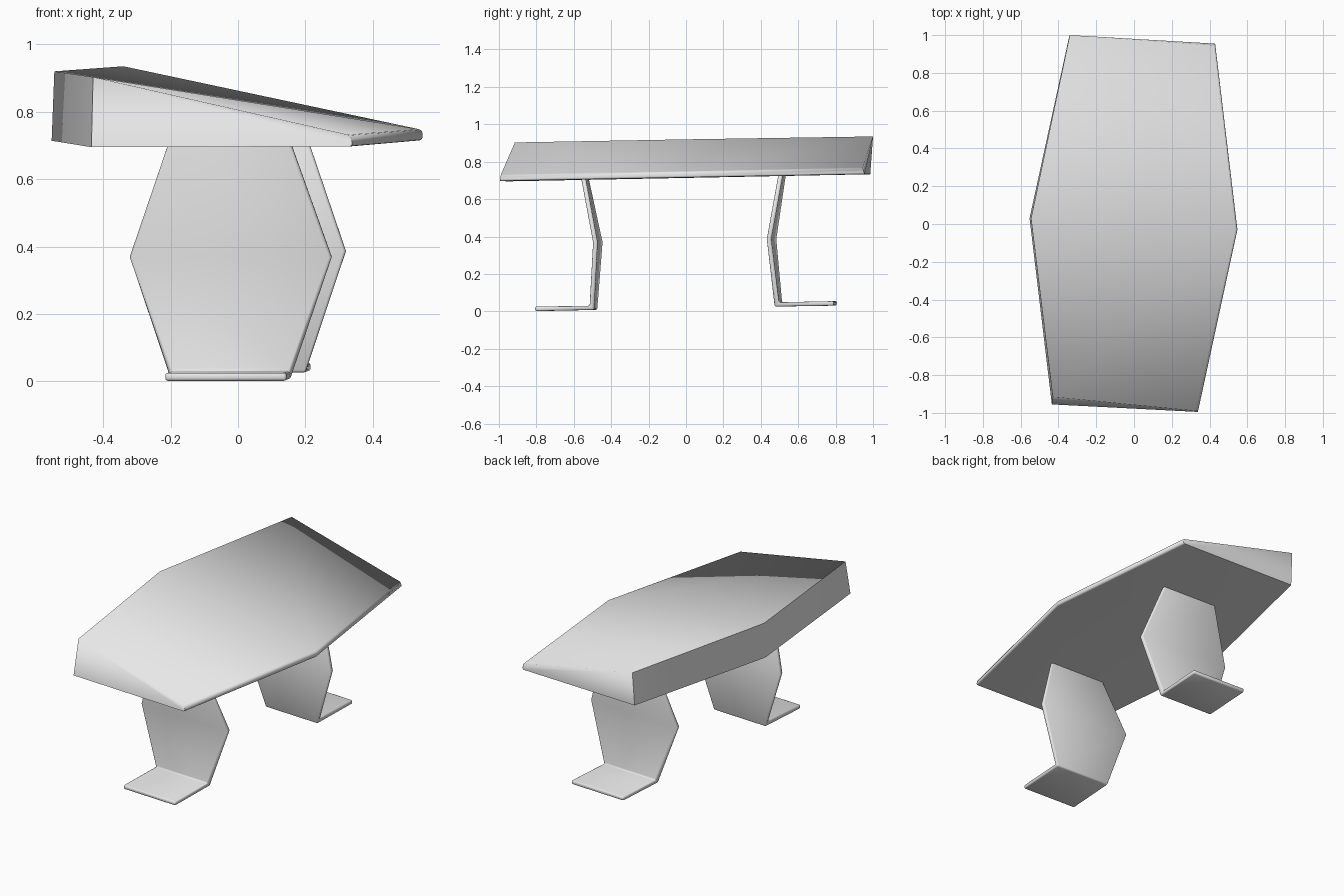
import bpy
import bmesh
import math
from mathutils import Matrix, Vector

cube = bpy.data.objects.get("Cube")
if cube:
    bpy.data.objects.remove(cube)

grey = bpy.data.materials.new("light_grey")
grey.use_nodes = True
grey.diffuse_color = (0.8, 0.8, 0.8, 1)
grey.node_tree.nodes["Principled BSDF"].inputs["Base Color"].default_value = (0.8, 0.8, 0.8, 1)


def add_object(name, bm):
    bmesh.ops.recalc_face_normals(bm, faces=bm.faces)
    for f in bm.faces:
        f.smooth = True
    mesh = bpy.data.meshes.new(name)
    bm.to_mesh(mesh)
    bm.free()
    mesh.materials.append(grey)
    obj = bpy.data.objects.new(name, mesh)
    bpy.context.collection.objects.link(obj)
    return obj


# Wedge top: six corners, tall along one side and thin along the other
bottom = [(-0.435, -0.955, 0.695), (0.34, -0.995, 0.697), (0.548, -0.03, 0.715),
          (0.43, 0.955, 0.733), (-0.345, 0.985, 0.733), (-0.553, 0.03, 0.714)]
upper = [(-0.43, -0.915, 0.903), (0.335, -0.99, 0.73), (0.546, -0.03, 0.747),
         (0.43, 0.945, 0.767), (-0.34, 1.0, 0.935), (-0.545, 0.03, 0.92)]
bm = bmesh.new()
lo = [bm.verts.new(p) for p in bottom]
hi = [bm.verts.new(p) for p in upper]
bm.faces.new(lo[::-1])
for tri in ((0, 1, 2), (0, 2, 5), (5, 2, 4), (4, 2, 3)):
    bm.faces.new([hi[i] for i in tri])
for i in range(6):
    j = (i + 1) % 6
    bm.faces.new((lo[i], lo[j], hi[j], hi[i]))

# The surface flows softly over both ends, all other corners are crisp
soft = [bm.edges.get((hi[0], hi[1])), bm.edges.get((hi[3], hi[4]))]
bm.normal_update()
for e in bm.edges:
    e.smooth = e in soft or e.calc_face_angle() < math.radians(35)

# Rounded lip along the thin side
lip = [bm.edges.get((row[i], row[i + 1])) for row in (lo, hi) for i in (1, 2)]
for e in lip:
    e.smooth = True
bmesh.ops.bevel(bm, geom=lip, offset=0.01, segments=3, profile=0.5, affect='EDGES')
add_object("wedge_top", bm)

# Bent plate legs: (distance outward, height, half width) from top to toe
profile = [(0.528, 0.722, 0.18), (0.465, 0.378, 0.30),
           (0.495, 0.028, 0.18), (0.80, 0.028, 0.18)]
stance = (Matrix.Rotation(math.radians(-2.6), 4, 'Z')
          @ Matrix.Rotation(math.radians(1.05), 4, 'X'))
for name, side in (("front_leg", -1), ("back_leg", 1)):
    bm = bmesh.new()
    rows = [[bm.verts.new(stance @ Vector((s * w, side * y, z))) for s in (-1, 1)]
            for y, z, w in profile]
    for a, b in zip(rows, rows[1:]):
        bm.faces.new((a[0], a[1], b[1], b[0]))
    leg = add_object(name, bm)
    solid = leg.modifiers.new("thickness", 'SOLIDIFY')
    solid.thickness = 0.024
    solid.offset = 0
    solid.use_even_offset = True
    bevel = leg.modifiers.new("rounded_rim", 'BEVEL')
    bevel.width = 0.008
    bevel.segments = 2
    bevel.limit_method = 'ANGLE'
    bevel.angle_limit = math.radians(60)
